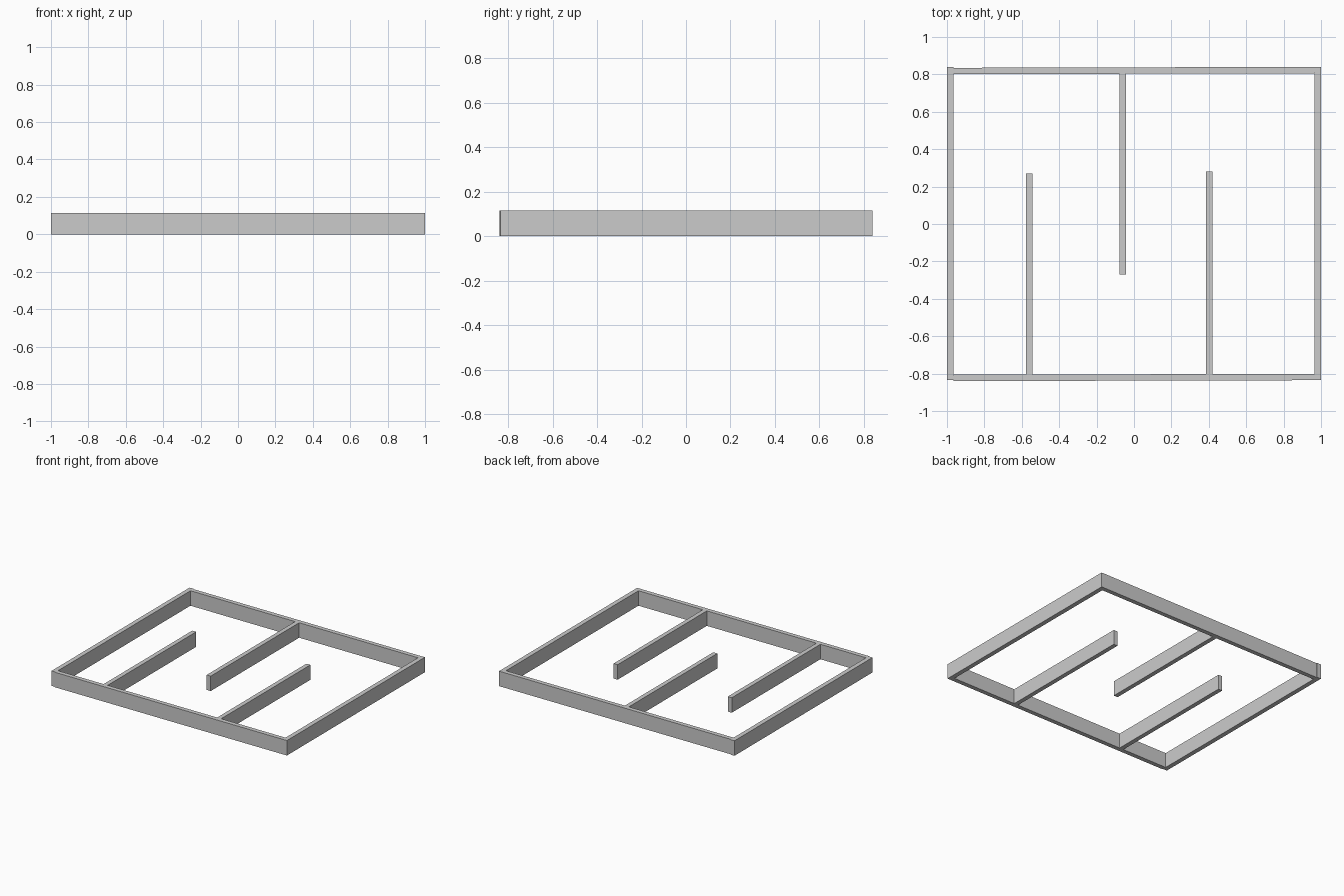
import bpy, bmesh

if "Cube" in bpy.data.objects:
    bpy.data.objects.remove(bpy.data.objects["Cube"])

HEIGHT = 0.115


def wall(name, outline):
    """Extrude a four-point floor outline (counter-clockwise) up to wall height."""
    bm = bmesh.new()
    base = bm.faces.new([bm.verts.new((x, y, 0)) for x, y in outline])
    top = bmesh.ops.extrude_face_region(bm, geom=[base], use_keep_orig=True)["geom"]
    bmesh.ops.translate(bm, vec=(0, 0, HEIGHT),
                        verts=[v for v in top if isinstance(v, bmesh.types.BMVert)])
    bmesh.ops.recalc_face_normals(bm, faces=bm.faces)
    mesh = bpy.data.meshes.new(name)
    bm.to_mesh(mesh)
    bm.free()
    obj = bpy.data.objects.new(name, mesh)
    bpy.context.collection.objects.link(obj)
    return obj


def straight(name, x0, x1, y0, y1):
    return wall(name, [(x0, y0), (x1, y0), (x1, y1), (x0, y1)])


# Side walls
straight("left_wall", -1.0, -0.965, -0.835, 0.84)
straight("right_wall", 0.965, 1.0, -0.801, 0.84)

# Front and back walls, very slightly skewed
wall("front_wall", [(-0.965, -0.84), (1.0, -0.835), (1.0, -0.801), (-0.965, -0.806)])
wall("back_wall", [(-0.965, 0.801), (0.965, 0.806), (0.965, 0.84), (-0.965, 0.835)])

# Staggered inner dividers
straight("left_divider", -0.578, -0.544, -0.806, 0.27)
straight("middle_divider", -0.077, -0.043, -0.27, 0.804)
straight("right_divider", 0.385, 0.419, -0.804, 0.28)
